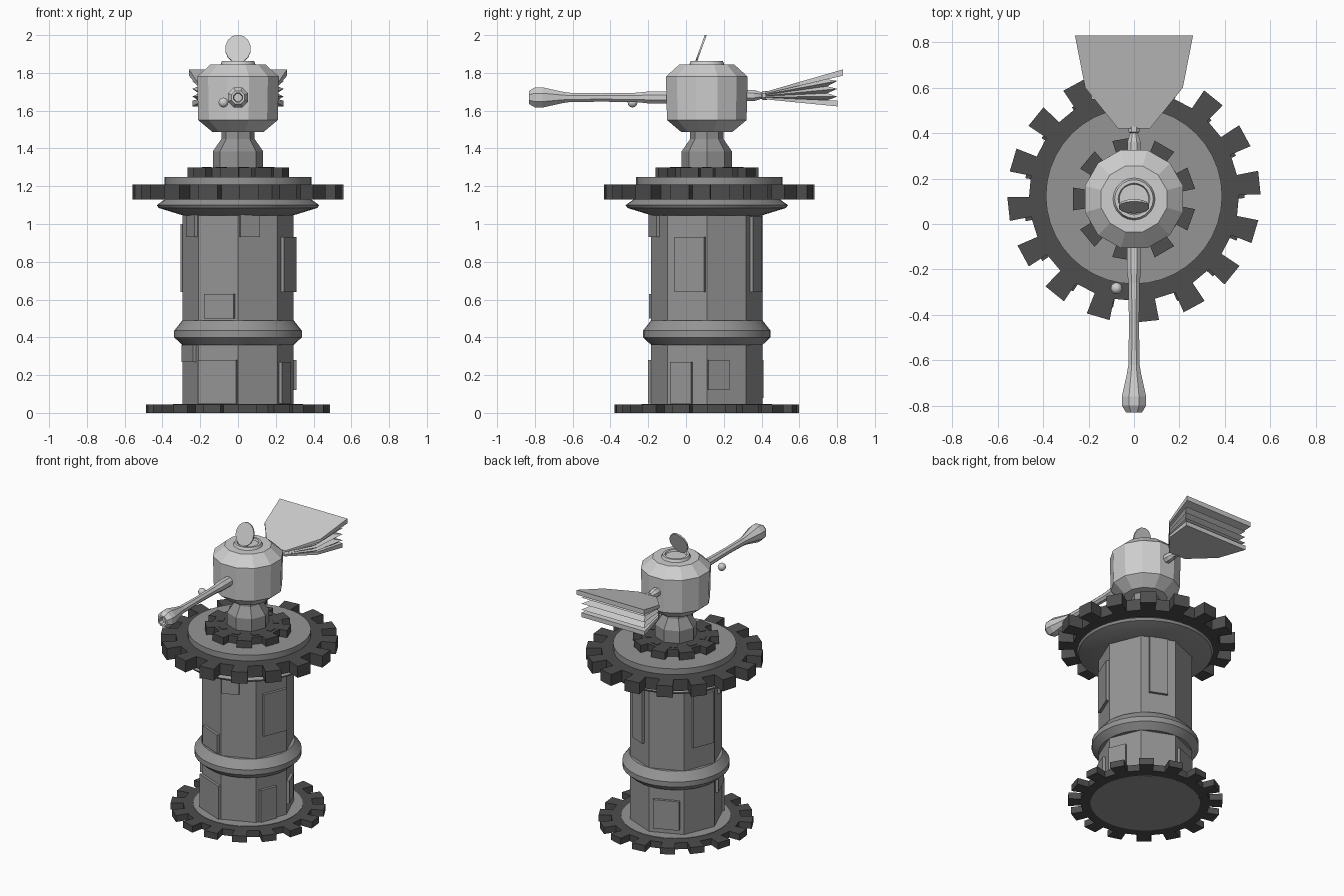
import bpy, bmesh, math
from mathutils import Vector, Matrix

if "Cube" in bpy.data.objects:
    bpy.data.objects.remove(bpy.data.objects["Cube"])

CY = 0.11  # tower axis position in y


def material(name, v):
    m = bpy.data.materials.new(name)
    m.diffuse_color = (v, v, v, 1)
    m.use_nodes = True
    m.node_tree.nodes["Principled BSDF"].inputs["Base Color"].default_value = m.diffuse_color
    return m


IRON = material("dark iron", 0.075)
STONE = material("mid grey", 0.30)
METAL = material("light grey", 0.62)


def finish(name, bm, mat, smooth=False):
    bmesh.ops.recalc_face_normals(bm, faces=bm.faces)
    me = bpy.data.meshes.new(name)
    bm.to_mesh(me)
    bm.free()
    me.materials.append(mat)
    ob = bpy.data.objects.new(name, me)
    bpy.context.collection.objects.link(ob)
    if smooth:
        bpy.ops.object.select_all(action='DESELECT')
        ob.select_set(True)
        bpy.context.view_layer.objects.active = ob
        bpy.ops.object.shade_smooth_by_angle(angle=math.radians(25))
    return ob


def loft(bm, rings):
    """Join rings of points with quads and cap both ends."""
    vs = [[bm.verts.new(p) for p in r] for r in rings]
    n = len(vs[0])
    for a, b in zip(vs, vs[1:]):
        for i in range(n):
            j = (i + 1) % n
            bm.faces.new((a[i], a[j], b[j], b[i]))
    bm.faces.new(vs[0])
    bm.faces.new(vs[-1])


def lathe(name, profile, sides, mat, turn=0.0, along_y=None, smooth=False):
    """profile: (radius, position) pairs; along_y gives the z of a y axis."""
    rings = []
    for r, h in profile:
        ring = []
        for k in range(sides):
            a = 2 * math.pi * (k + turn) / sides
            u, v = r * math.cos(a), r * math.sin(a)
            ring.append((u, CY + v, h) if along_y is None else (u, h, along_y + v))
        rings.append(ring)
    bm = bmesh.new()
    loft(bm, rings)
    return finish(name, bm, mat, smooth)


def gear(name, teeth, r_root, r_tip, width, z0, z1, offset, cy):
    pts = []
    for k in range(teeth):
        a = math.radians(offset) + 2 * math.pi * k / teeth
        d, t = Vector((math.cos(a), math.sin(a))), Vector((-math.sin(a), math.cos(a)))
        for r, w in ((r_root, -.42), (r_tip, -.5), (r_tip, .5), (r_root, .42)):
            pts.append(d * r + t * w * width)
    bm = bmesh.new()
    loft(bm, [[(p.x, cy + p.y, z) for p in pts] for z in (z0, z1)])
    return finish(name, bm, IRON)


# Base and octagonal tower
gear("base_gear", 16, 0.405, 0.485, 0.095, 0.0, 0.045, 6, CY)
lathe("base_disc", [(0.345, -0.001), (0.345, 0.048)], 32, STONE, smooth=True)
lathe("tower", [(0.295, 0.04), (0.295, 1.06)], 8, STONE)
lathe("tower_band", [(0.295, 0.36), (0.338, 0.40), (0.338, 0.435), (0.295, 0.49)],
      32, STONE, smooth=True)

# Raised plates: face direction, sideways shift, width, z range
plates = [
    (-22.5, 0.02, 0.17, 0.64, 0.93), (-67.5, -0.05, 0.11, 0.93, 1.05),
    (-112.5, 0.01, 0.17, 0.50, 0.63), (-157.5, 0.04, 0.12, 0.93, 1.05),
    (157.5, 0.02, 0.15, 0.64, 1.00), (67.5, 0.0, 0.12, 0.64, 1.04),
    (-112.5, 0.0, 0.22, 0.05, 0.28), (22.5, -0.05, 0.12, 0.12, 0.28),
    (112.5, 0.0, 0.17, 0.08, 0.28), (-157.5, 0.0, 0.16, 0.27, 0.36),
    (-22.5, -0.03, 0.12, 0.05, 0.27),
]
bm = bmesh.new()
for ang, shift, w, z0, z1 in plates:
    m = (Matrix.Translation((0, CY, (z0 + z1) / 2))
         @ Matrix.Rotation(math.radians(ang), 4, 'Z')
         @ Matrix.Translation((0.2755, shift, 0))
         @ Matrix.Diagonal((0.03, w, z1 - z0, 1)))
    bmesh.ops.create_cube(bm, size=1, matrix=m)
finish("tower_plates", bm, STONE)

# Flared top, platform gear, platform disc
lathe("tower_flare", [(0.29, 1.045), (0.42, 1.085), (0.43, 1.10), (0.38, 1.135)],
      40, STONE, smooth=True)
gear("platform_gear", 16, 0.46, 0.555, 0.105, 1.13, 1.21, 6, CY + 0.014)
lathe("platform_disc", [(0.388, 1.20), (0.388, 1.25)], 40, STONE,
      smooth=True).location.y = 0.014
gear("turntable_gear", 9, 0.215, 0.268, 0.10, 1.25, 1.30, 20, CY)

# Dark slots on the turntable gear
bm = bmesh.new()
for k in range(9):
    m = (Matrix.Translation((0, CY, 1.30)) @ Matrix.Rotation(2 * math.pi * k / 9, 4, 'Z')
         @ Matrix.Translation((0.175, 0, 0)) @ Matrix.Diagonal((0.035, 0.05, 0.006, 1)))
    bmesh.ops.create_cube(bm, size=1, matrix=m)
finish("turntable_slots", bm, IRON)

# Neck and head
lathe("neck", [(0.133, 1.29), (0.133, 1.385), (0.088, 1.45), (0.088, 1.50)], 8, STONE)
lathe("head", [(0.14, 1.487), (0.218, 1.55), (0.224, 1.78), (0.15, 1.845)], 12, METAL, 0.5)
lathe("head_cap", [(0.095, 1.84), (0.085, 1.862), (0.07, 1.862), (0.065, 1.85)],
      20, METAL, smooth=True)

# Upright oval flap
bm = bmesh.new()
m = (Matrix.Translation((0, 0.078, 1.927)) @ Matrix.Rotation(math.radians(70), 4, 'X')
     @ Matrix.Diagonal((0.068, 0.078, 0.010, 1)))
bmesh.ops.create_cone(bm, cap_ends=True, segments=14, radius1=1, radius2=1, depth=1, matrix=m)
finish("flap", bm, METAL)

# Long barrel with swollen, hollow muzzle
lathe("barrel", [(0.034, 0.0), (0.034, -0.20), (0.027, -0.26), (0.024, -0.45), (0.027, -0.62),
                 (0.034, -0.66), (0.058, -0.76), (0.057, -0.80), (0.038, -0.83),
                 (0.026, -0.83), (0.022, -0.80)], 8, METAL, 0.5, along_y=1.67)

# Small hanging ball
bm = bmesh.new()
bmesh.ops.create_uvsphere(bm, u_segments=12, v_segments=8, radius=0.026,
                          matrix=Matrix.Translation((-0.077, -0.283, 1.643)))
finish("ball", bm, METAL, smooth=True)

# Bellows: nozzle, two boards and the folded middle
lathe("bellows_nozzle", [(0.032, 0.28), (0.032, 0.36), (0.018, 0.40), (0.026, 0.405),
                         (0.026, 0.43)], 8, METAL, 0.5, along_y=1.68)
half = [(0.07, 0.42), (0.215, 0.60), (0.26, 0.83)]
outline = half + [(-x, y) for x, y in reversed(half)]


def bellows_part(name, levels):
    rings = []
    for z_front, z_back, s in levels:
        ring = []
        for x, y in outline:
            t = (y - 0.42) / 0.41 * s
            ring.append((x * s, 0.42 + 0.41 * t, z_front + (z_back - z_front) * t))
        rings.append(ring)
    bm = bmesh.new()
    loft(bm, rings)
    finish(name, bm, METAL)


bellows_part("bellows_lower_board", [(1.66, 1.62, 0.93), (1.67, 1.652, 0.93)])
bellows_part("bellows_upper_board", [(1.69, 1.785, 1.0), (1.70, 1.818, 1.0)])
bellows_part("bellows_folds", [(1.67 + 0.02 * i / 6, 1.652 + 0.133 * i / 6,
                                0.93 if i % 2 else 0.80) for i in range(7)])
